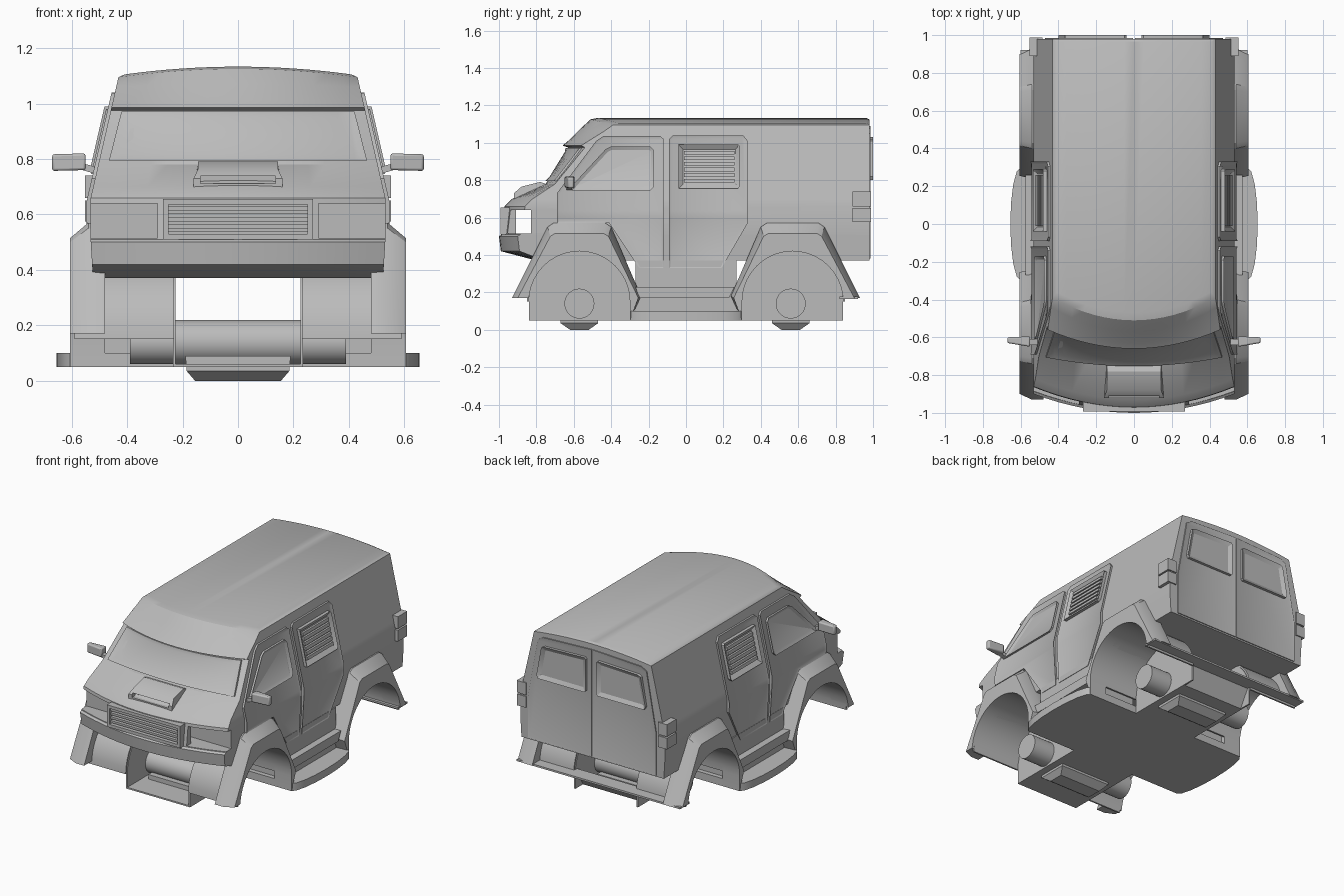
import bpy, bmesh, math
from mathutils import Vector

if "Cube" in bpy.data.objects:
    bpy.data.objects.remove(bpy.data.objects["Cube"])

grey = bpy.data.materials.new("plain grey")
grey.use_nodes = True
grey.diffuse_color = (0.5, 0.5, 0.5, 1)
grey.node_tree.nodes["Principled BSDF"].inputs["Base Color"].default_value = (0.5, 0.5, 0.5, 1)


def finish(name, bm):
    bmesh.ops.recalc_face_normals(bm, faces=bm.faces)
    mesh = bpy.data.meshes.new(name)
    bm.to_mesh(mesh)
    bm.free()
    ob = bpy.data.objects.new(name, mesh)
    bpy.context.collection.objects.link(ob)
    mesh.materials.append(grey)
    return ob


def loft(name, rings):
    """Closed solid through rings that share one point count."""
    bm = bmesh.new()
    rows = [[bm.verts.new(p) for p in ring] for ring in rings]
    n = len(rows[0])
    for a, b in zip(rows, rows[1:]):
        for i in range(n):
            j = (i + 1) % n
            bm.faces.new((a[i], a[j], b[j], b[i]))
    bm.faces.new(rows[0])
    bm.faces.new(rows[-1])
    return finish(name, bm)


def prism(name, outline, x0, x1):
    """Side outline (y, z) extruded along x."""
    return loft(name, [[(x, y, z) for y, z in outline] for x in (x0, x1)])


def box(name, x, y, z):
    return prism(name, [(y[0], z[0]), (y[1], z[0]), (y[1], z[1]), (y[0], z[1])], *x)


def cut(target, cutter):
    cutter.hide_render = True
    mod = target.modifiers.new("cut", 'BOOLEAN')
    mod.operation, mod.object, mod.solver = 'DIFFERENCE', cutter, 'EXACT'
    bpy.context.view_layer.objects.active = target
    bpy.ops.object.modifier_apply(modifier=mod.name)
    bpy.data.objects.remove(cutter)


def panel(name, outline, place, height, rim=0, inner=0, cuts=()):
    """Raised plate with optional rim, bent onto a surface by place(a, b, h)."""
    bm = bmesh.new()
    base = bm.faces.new([bm.verts.new((a, b, -0.012)) for a, b in outline])
    out = bmesh.ops.extrude_face_region(bm, geom=[base], use_keep_orig=True)["geom"]
    top = next(g for g in out if isinstance(g, bmesh.types.BMFace))
    for v in top.verts:
        v.co.z = height
    if rim:
        bmesh.ops.recalc_face_normals(bm, faces=bm.faces)
        bmesh.ops.inset_region(bm, faces=[top], thickness=rim, use_even_offset=True)
        for v in top.verts:
            v.co.z = inner
    for axis, value in cuts:
        no = Vector((0, 0, 0))
        no[axis] = 1
        bmesh.ops.bisect_plane(bm, geom=bm.verts[:] + bm.edges[:] + bm.faces[:],
                               plane_co=no * value, plane_no=no)
    for v in bm.verts:
        v.co = place(*v.co)
    return finish(name, bm)


# Body: horizontal slices of height, front position, sweep-back, crown
LEVELS = [(0.37, -0.80, 0.04, 0), (0.42, -0.99, 0.10, 0), (0.50, -1.0, 0.10, 0),
          (0.51, -0.985, 0.10, 0), (0.66, -0.97, 0.11, 0), (0.70, -0.93, 0.11, 0),
          (0.78, -0.75, 0.05, 0), (0.975, -0.63, 0.09, 0), (0.985, -0.66, 0.10, 0),
          (1.01, -0.63, 0.11, 0), (1.06, -0.57, 0.13, 0.01), (1.095, -0.51, 0.12, 0.03),
          (1.105, -0.47, 0.11, 0.028)]


def half_width(z):
    if z < 0.6:
        return 0.537 - 0.06 * (0.6 - z)
    return 0.537 - 0.23 * max(0, z - 0.635) - 2 * max(0, z - 1.095)


def front_y(x, z):
    u = x / half_width(z)
    for lo, hi in zip(LEVELS, LEVELS[1:]):
        if lo[0] <= z <= hi[0]:
            t = (z - lo[0]) / (hi[0] - lo[0])
            mix = [p + (q - p) * t for p, q in zip(lo, hi)]
            return mix[1] + mix[2] * u * u


bm = bmesh.new()
N = 17
us = [-1 + 2 * i / (N - 1) for i in range(N)]
rows = []
for z, y, bow, crown in LEVELS:
    w = half_width(z)
    rear = 0.98 - 1.5 * max(0, z - 1.095)
    row = [(u * w, y + bow * u * u, z + crown * (1 - u * u)) for u in us]
    row += [(u * w, rear, z + crown * (1 - u * u)) for u in reversed(us)]
    rows.append([bm.verts.new(p) for p in row])
for a, b in zip(rows, rows[1:]):
    for i in range(2 * N):
        j = (i + 1) % (2 * N)
        bm.faces.new((a[i], a[j], b[j], b[i]))
for r in (rows[0], rows[-1]):
    for i in range(N - 1):
        bm.faces.new((r[i], r[i + 1], r[-2 - i], r[-1 - i]))
body = finish("body_shell", bm)

# Wheel arch curve, front wheel
ARCH = [(-0.57 - 0.27 * math.cos(math.pi * i / 20), 0.15 + 0.27 * math.sin(math.pi * i / 20))
        for i in range(21)]
WELL = [(-0.84, 0.05)] + ARCH + [(-0.30, 0.05)]


def flip(outline, e):
    return [(e * y, z) for y, z in outline]


for s in (-1, 1):
    for e in (1, -1):
        cut(body, prism("well_cutter", flip(WELL, e), s * 0.235, s * 0.8))
    cut(body, box("lamp_cutter", (s * 0.29, s * 0.5), (-1.1, -0.86), (0.515, 0.64)))
cut(body, box("lamp_gap_cutter", (-0.7, 0.7), (-0.91, -0.83), (0.515, 0.64)))
cut(body, box("grille_cutter", (-0.25, 0.25), (-1.1, -0.945), (0.53, 0.635)))

# Grille
for i in range(4):
    z = 0.537 + i * 0.026
    box("grille_bar", (-0.25, 0.25), (-0.98, -0.94), (z, z + 0.014))
for z in (0.51, 0.635):
    box("grille_rail", (-0.27, 0.27), (-0.992, -0.93), (z, z + 0.02))
for s in (-1, 1):
    box("grille_post", (s * 0.25, s * 0.27), (-0.992, -0.93), (0.51, 0.655))

# Bonnet scoop
SCOOP = [(-0.92, 0.69), (-0.92, 0.73), (-0.88, 0.765), (-0.78, 0.79), (-0.75, 0.78), (-0.75, 0.70)]
scoop = loft("bonnet_scoop", [[(x * (1 if z < 0.75 else 0.9), y, z) for y, z in SCOOP]
                              for x in (-0.16, 0.16)])
cut(scoop, box("scoop_cutter", (-0.135, 0.135), (-1, -0.88), (0.712, 0.738)))

# Windscreen
panel("windscreen", [(-0.465, 0.795), (0.465, 0.795), (0.42, 0.972), (-0.42, 0.972)],
      lambda a, b, h: (a, front_y(a, b) - h, b), 0.012, 0.022, 0.003,
      [(0, i * 0.06) for i in range(-7, 8)])

DOOR_FRONT = [(-0.25, 0.33), (-0.12, 0.33), (-0.12, 1.02), (-0.14, 1.037), (-0.44, 1.037),
              (-0.48, 1.01), (-0.69, 0.73), (-0.69, 0.57), (-0.41, 0.57)]
DOOR_REAR = [(-0.09, 0.33), (0.19, 0.33), (0.33, 0.57), (0.33, 1.01), (0.305, 1.04),
             (-0.07, 1.04), (-0.09, 1.02)]
WINDOW = [(-0.61, 0.745), (-0.19, 0.745), (-0.17, 0.765), (-0.17, 0.96), (-0.19, 0.98),
          (-0.40, 0.98), (-0.43, 0.965), (-0.61, 0.77)]
VENT = [(-0.04, 0.755), (0.28, 0.755), (0.29, 0.77), (0.29, 0.98), (0.28, 0.99), (-0.04, 0.99)]
bend = [(1, 0.6), (1, 0.635)]

# Flares: base, shoulder and outer outlines share the arch
FLARE = [(-0.30, 0.05), (-0.24, 0.18), (-0.40, 0.55), (-0.43, 0.57), (-0.71, 0.57),
         (-0.74, 0.55), (-0.93, 0.17), (-0.84, 0.17)]
FLARE_OUT = [(-0.30, 0.05), (-0.255, 0.17), (-0.415, 0.50), (-0.44, 0.515), (-0.70, 0.515),
             (-0.725, 0.50), (-0.90, 0.17), (-0.84, 0.17)]
LINER = [(-0.57 + (y + 0.57) * 1.04, 0.15 + (z - 0.15) * 1.04) for y, z in reversed(ARCH)]

for s in (-1, 1):
    def side(a, b, h, s=s):
        return (s * (half_width(b) + h), a, b)

    panel("front_door", DOOR_FRONT, side, 0.012, 0.014, 0.005, bend)
    panel("front_door_window", WINDOW, side, 0.018, 0.018, 0.007, bend)
    panel("rear_door", DOOR_REAR, side, 0.012, 0.014, 0.005, bend)
    panel("vent_frame", VENT, side, 0.026, 0.025, 0.007, bend)
    for i in range(6):
        z = 0.787 + i * 0.03
        panel("vent_slat", [(-0.01, z), (0.26, z), (0.26, z + 0.02), (-0.01, z + 0.02)],
              side, 0.02)

    for e in (1, -1):
        rings = [[(s * x, e * y, z) for y, z in line + ARCH[1:]]
                 for x, line in ((0.48, FLARE), (0.54, FLARE), (0.605, FLARE_OUT))]
        loft("wheel_flare", rings)
        prism("arch_liner", flip(ARCH + LINER, e), s * 0.23, s * 0.59)
        prism("well_wall", flip(WELL, e), s * 0.225, s * 0.235)

    # Sills and steps
    box("sill", (s * 0.235, s * 0.53), (-0.27, 0.27), (0.09, 0.37))
    prism("upper_step", [(-0.25, 0.17), (0.23, 0.17), (0.26, 0.23), (-0.27, 0.23)],
          s * 0.4, s * 0.575)
    arc = [(0.60 + 0.055 * math.cos(t * math.pi / 8), 0.30 * math.sin(t * math.pi / 8))
           for t in range(-4, 5)]
    plan = [(0.2, -0.30)] + arc + [(0.2, 0.30)]
    loft("running_board", [[(s * x, y, z) for x, y in plan] for z in (0.05, 0.10)])

    # Door mirrors
    loft("mirror_arm", [[(s * x, y, z + dz) for y, z in
                         ((-0.64, 0.74), (-0.61, 0.74), (-0.61, 0.765), (-0.64, 0.765))]
                        for x, dz in ((0.49, 0), (0.58, 0.025))])
    mirror = loft("mirror_housing", [
        [(s * x, y, z) for y, z in ((a, b), (c, b), (c, d), (a, d))]
        for x, a, b, c, d in ((0.55, -0.65, 0.76, -0.595, 0.82),
                              (0.67, -0.63, 0.757, -0.60, 0.817))])
    bev = mirror.modifiers.new("soft edges", 'BEVEL')
    bev.width, bev.segments = 0.008, 2

    # Rear doors, their windows and the tail lamps
    def rear(a, b, h, s=s):
        return (s * a, 0.978 + h, b)

    panel("back_door", [(0.004, 0.38), (0.47, 0.38), (0.47, 0.66), (0.40, 1.05), (0.36, 1.075),
                        (0.004, 1.09)], rear, 0.008, 0.014, 0.004)
    panel("back_window", [(0.05, 0.80), (0.39, 0.80), (0.40, 0.82), (0.365, 1.01), (0.345, 1.02),
                          (0.05, 1.03), (0.04, 1.02), (0.04, 0.81)], rear, 0.022, 0.025, 0.008)
    for lo, hi in ((0.575, 0.65), (0.66, 0.74)):
        box("tail_lamp", (s * 0.485, s * 0.552), (0.89, 0.988), (lo, hi))

# Underbody
box("floor_plate", (-0.235, 0.235), (-0.84, 0.76), (0.05, 0.06))
prism("floor_tail", [(0.75, 0.05), (0.76, 0.05), (0.83, 0.17), (0.82, 0.17)], -0.235, 0.235)
box("rear_ledge", (-0.60, 0.60), (0.82, 0.92), (0.165, 0.177))
for y in (-0.57, 0.56):
    ring = [(y + 0.08 * math.cos(i * math.pi / 16), 0.14 + 0.08 * math.sin(i * math.pi / 16))
            for i in range(32)]
    prism("axle_tube", ring, -0.39, 0.39)
    loft("axle_casing", [[(i * w, y + j * d, z) for i, j in ((-1, -1), (1, -1), (1, 1), (-1, 1))]
                         for z, w, d in ((0, 0.155, 0.05), (0.035, 0.185, 0.10),
                                         (0.09, 0.19, 0.10))])

# Smooth curves, crisp edges
for ob in bpy.context.scene.objects:
    ob.select_set(ob.type == 'MESH')
bpy.context.view_layer.objects.active = body
bpy.ops.object.shade_smooth_by_angle(angle=math.radians(28))
